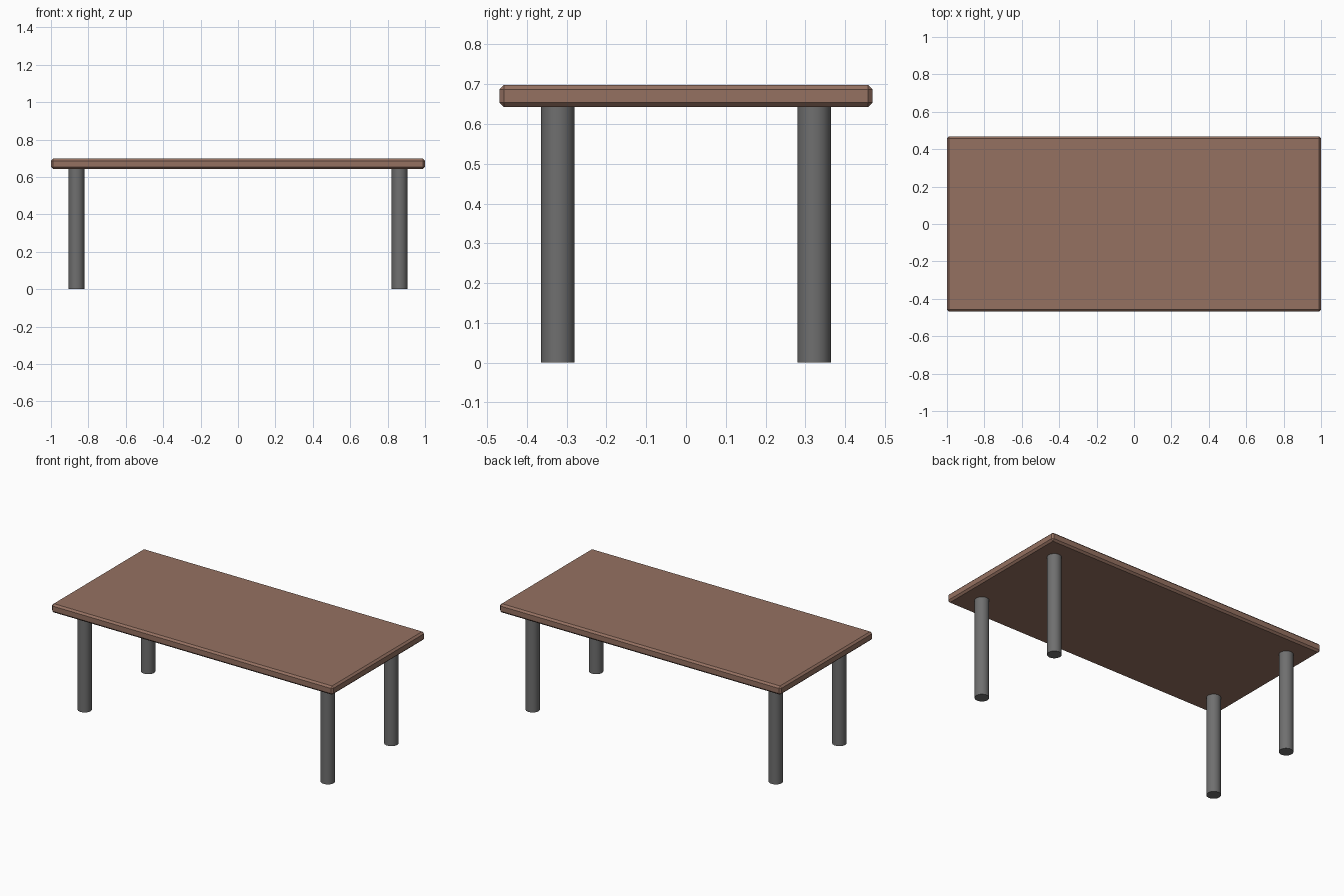
import bpy, math

if "Cube" in bpy.data.objects:
    bpy.data.objects.remove(bpy.data.objects["Cube"])

TOP_Z, UNDER_Z = 0.698, 0.642
LEG_X, LEG_Y, LEG_R = 0.864, 0.322, 0.042


def material(name, rgb):
    mat = bpy.data.materials.new(name)
    mat.diffuse_color = (*rgb, 1)
    mat.use_nodes = True
    mat.node_tree.nodes["Principled BSDF"].inputs["Base Color"].default_value = mat.diffuse_color
    return mat


wood = material("brown_wood", (0.30, 0.165, 0.12))
metal = material("dark_grey", (0.16, 0.16, 0.16))

# Tabletop: slab with a single chamfer on every edge
bpy.ops.mesh.primitive_cube_add(size=1, location=(0, 0, (TOP_Z + UNDER_Z) / 2))
top = bpy.context.object
top.name = "tabletop"
top.scale = (2.0, 0.938, TOP_Z - UNDER_Z)
bpy.ops.object.transform_apply(location=False, rotation=False, scale=True)
top.data.materials.append(wood)
bevel = top.modifiers.new("edge_chamfer", 'BEVEL')
bevel.width = 0.0115
bevel.segments = 1

# Four round legs
for side, sx in (("left", -1), ("right", 1)):
    for end, sy in (("front", -1), ("back", 1)):
        bpy.ops.mesh.primitive_cylinder_add(
            vertices=32, radius=LEG_R, depth=UNDER_Z,
            location=(sx * LEG_X, sy * LEG_Y, UNDER_Z / 2))
        leg = bpy.context.object
        leg.name = f"{end}_{side}_leg"
        leg.data.materials.append(metal)
        bpy.ops.object.shade_smooth_by_angle(angle=math.radians(30))
